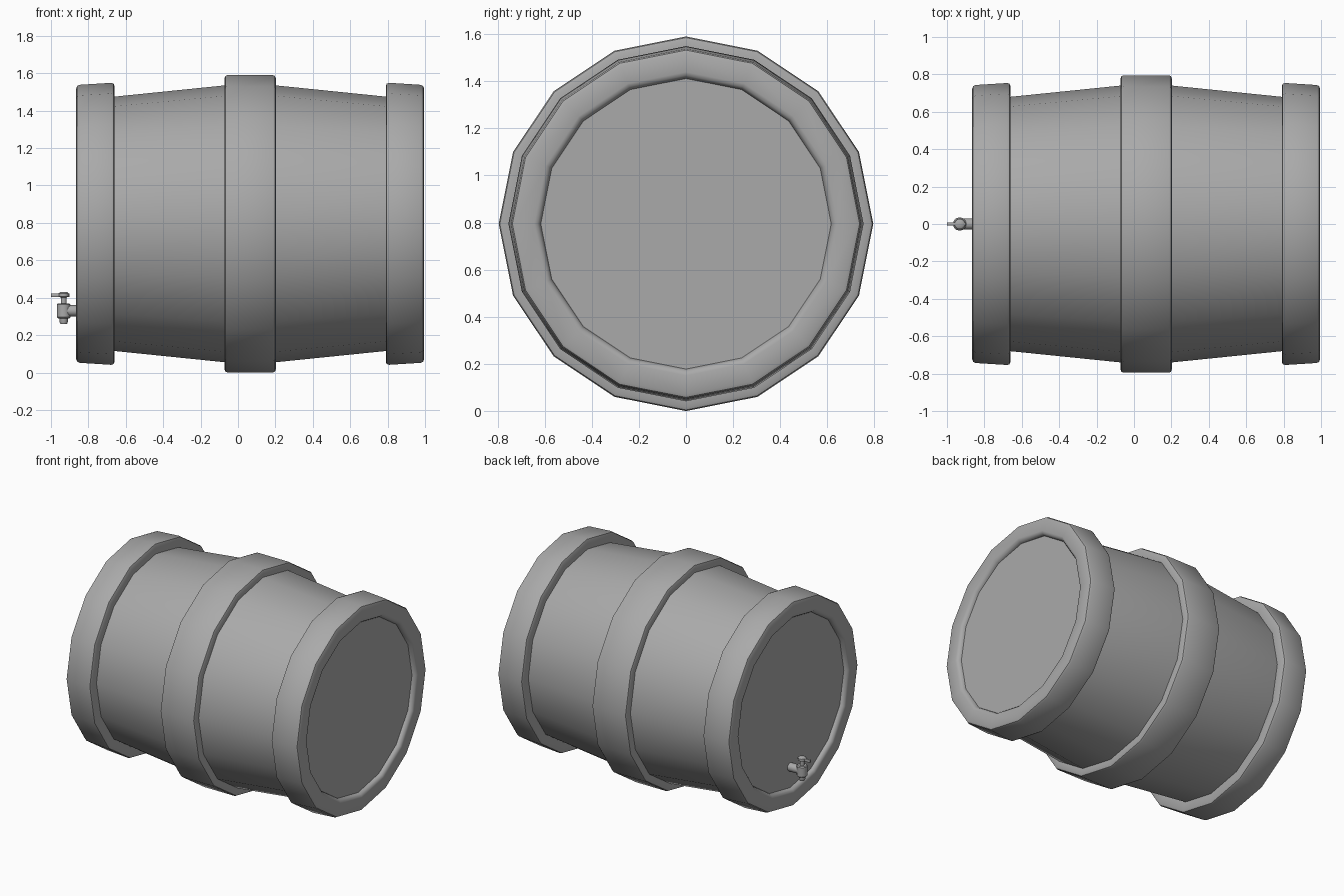
import bpy, bmesh, math
from mathutils import Matrix, Vector

cube = bpy.data.objects.get("Cube")
if cube:
    bpy.data.objects.remove(cube, do_unlink=True)

grey = bpy.data.materials.new("plain grey")
grey.use_nodes = True
grey.diffuse_color = (0.4, 0.4, 0.4, 1)
grey.node_tree.nodes["Principled BSDF"].inputs["Base Color"].default_value = grey.diffuse_color

AXIS_Z = 0.795   # height of the barrel axis
MID_X = 0.065    # middle of the barrel along its length


def lathe(name, profile, origin, axis="X", sides=16, closed=False, bevel=0.0):
    """Spin (distance along axis, radius) points around an axis through origin."""
    bm = bmesh.new()
    rings = []
    for d, r in profile:
        ring = []
        for i in range(sides):
            a = 2 * math.pi * i / sides
            u, v = r * math.sin(a), r * math.cos(a)
            co = Vector((d, u, v)) if axis == "X" else Vector((u, v, d))
            ring.append(bm.verts.new(co + Vector(origin)))
        rings.append(ring)
    pairs = list(zip(rings, rings[1:]))
    if closed:
        pairs.append((rings[-1], rings[0]))
    for a, b in pairs:
        for i in range(sides):
            j = (i + 1) % sides
            bm.faces.new((a[i], a[j], b[j], b[i]))
    if not closed:
        bm.faces.new(rings[0])
        bm.faces.new(rings[-1])
    return finish(name, bm, bevel)


def finish(name, bm, bevel=0.0):
    """Soften the corners, then turn the bmesh into a shaded object."""
    bmesh.ops.recalc_face_normals(bm, faces=bm.faces)
    if bevel:
        corners = [e for e in bm.edges if e.calc_face_angle(0) > math.radians(50)]
        bmesh.ops.bevel(bm, geom=corners, offset=bevel, segments=2,
                        profile=0.5, affect="EDGES", clamp_overlap=True)
    mesh = bpy.data.meshes.new(name)
    bm.to_mesh(mesh)
    bm.free()
    mesh.materials.append(grey)
    obj = bpy.data.objects.new(name, mesh)
    bpy.context.collection.objects.link(obj)
    bpy.ops.object.select_all(action="DESELECT")
    obj.select_set(True)
    bpy.context.view_layer.objects.active = obj
    bpy.ops.object.shade_smooth_by_angle(angle=math.radians(40))
    return obj


# Barrel body with flat recessed ends
centre = (MID_X, 0, AXIS_Z)
half = [(0.9, 0.655), (0.725, 0.68), (0.137, 0.74)]
lathe("barrel_body", [(-d, r) for d, r in half] + [(d, r) for d, r in reversed(half)], centre)

# Middle hoop
lathe("middle_hoop", [(-0.137, 0.7), (-0.137, 0.795), (0.137, 0.795), (0.137, 0.7)],
      centre, closed=True, bevel=0.016)

# End hoops, overlapping the rims of the ends
for name, s in (("left_end_hoop", 1), ("right_end_hoop", -1)):
    ring = [(0.725, 0.64), (0.725, 0.755), (0.93, 0.742), (0.93, 0.626), (0.895, 0.615)]
    lathe(name, [(s * d, r) for d, r in ring], centre, closed=True, bevel=0.018)

# Tap: pipe, valve body, spout and stem
tap_x, tap_z = -0.932, 0.33
tap = (tap_x, 0, tap_z)
lathe("tap_pipe", [(0, 0.03), (0.11, 0.03)], tap, sides=12)
lathe("tap_body", [(-0.04, 0.03), (-0.034, 0.036), (0.034, 0.036), (0.04, 0.03)],
      tap, axis="Z", sides=12)
lathe("tap_spout", [(-0.07, 0.018), (-0.06, 0.022), (-0.03, 0.022)], tap, axis="Z", sides=12)
lathe("tap_stem", [(0.03, 0.016), (0.085, 0.016)], tap, axis="Z", sides=10)

# Tap handle: a hub with a thin lever pointing away from the barrel
lathe("tap_handle_hub", [(0.072, 0.018), (0.077, 0.028), (0.093, 0.028), (0.1, 0.018)],
      tap, axis="Z", sides=12)
bm = bmesh.new()
bmesh.ops.create_cube(bm, size=1, matrix=Matrix.Translation((tap_x - 0.018, 0, tap_z + 0.083))
                      @ Matrix.Diagonal((0.1, 0.016, 0.02, 1)))
finish("tap_handle_lever", bm, bevel=0.004)
